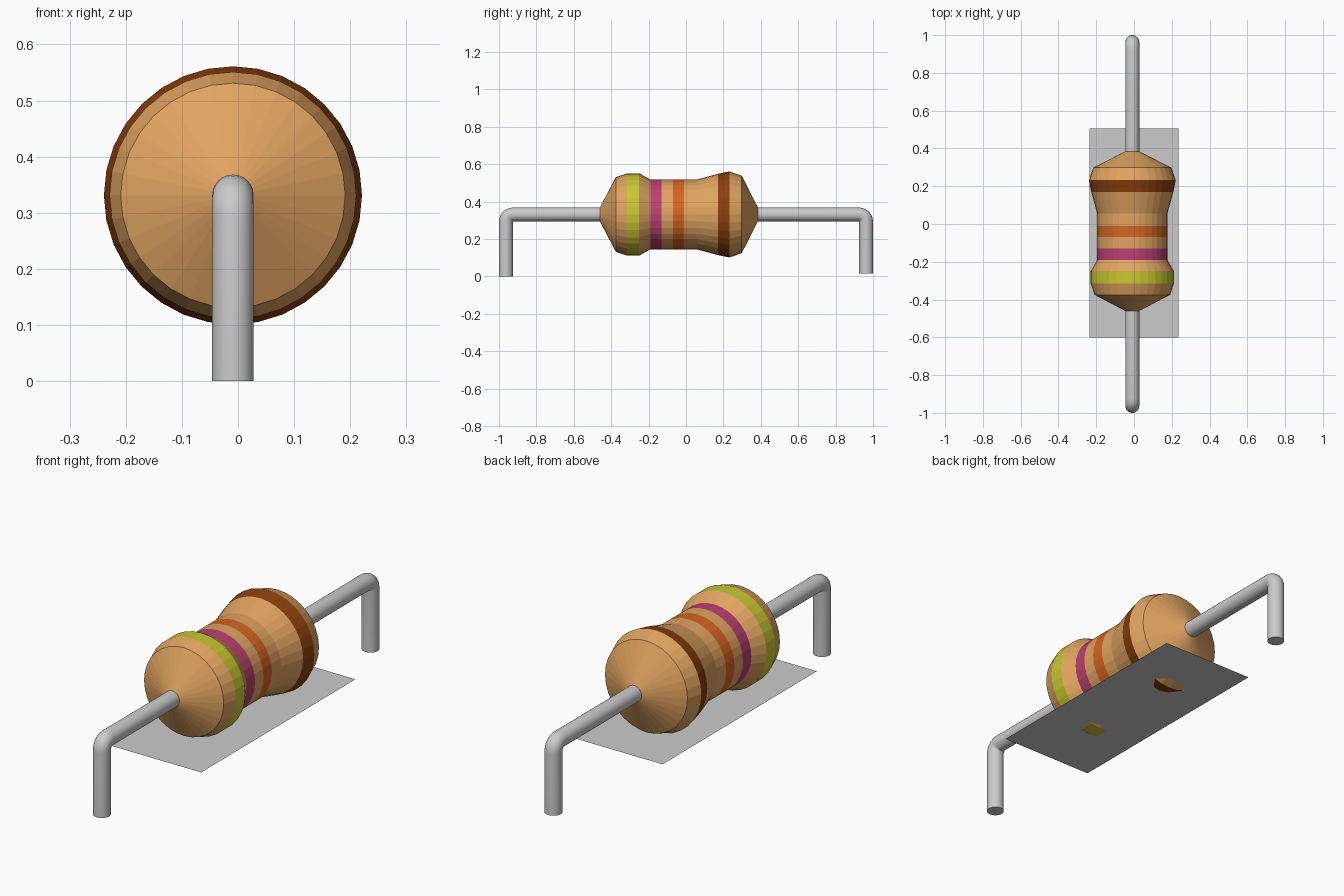
import bpy, bmesh
from math import sin, cos, pi
from mathutils import Vector

if "Cube" in bpy.data.objects:
    bpy.data.objects.remove(bpy.data.objects["Cube"])

CX, CZ = -0.009, 0.331      # axis of the resistor body
WIRE = 0.037                # wire radius


def material(name, rgb):
    m = bpy.data.materials.new(name)
    m.diffuse_color = (*rgb, 1)
    m.use_nodes = True
    m.node_tree.nodes["Principled BSDF"].inputs["Base Color"].default_value = m.diffuse_color
    return m


def ring(center, radius, sides, angle=0.0):
    """Circle facing along y, tipped about the x axis by angle."""
    u, v = Vector((1, 0, 0)), Vector((0, sin(angle), cos(angle)))
    return [Vector(center) + radius * (u * cos(2 * pi * i / sides) + v * sin(2 * pi * i / sides))
            for i in range(sides)]


def loft(name, rings, mats=(), band_mats=None):
    """Skin a list of rings, cap both ends, colour each span."""
    bm = bmesh.new()
    loops = [[bm.verts.new(p) for p in r] for r in rings]
    n = len(loops[0])
    for k, (a, b) in enumerate(zip(loops, loops[1:])):
        for i in range(n):
            f = bm.faces.new((a[i], a[(i + 1) % n], b[(i + 1) % n], b[i]))
            f.material_index = band_mats[k] if band_mats else 0
    bm.faces.new(loops[0])
    bm.faces.new(loops[-1])
    bmesh.ops.recalc_face_normals(bm, faces=bm.faces)
    me = bpy.data.meshes.new(name)
    bm.to_mesh(me)
    bm.free()
    for m in mats:
        me.materials.append(m)
    ob = bpy.data.objects.new(name, me)
    bpy.context.collection.objects.link(ob)
    return ob


# Body: turned profile (y, radius, colour of the span that follows)
mats = [material("tan", (0.75, 0.37, 0.12)), material("yellow", (0.58, 0.58, 0.03)),
        material("magenta", (0.50, 0.05, 0.17)), material("orange", (0.66, 0.13, 0.015)),
        material("brown", (0.25, 0.05, 0.004))]
profile = [(-0.46, 0.038, 0), (-0.375, 0.20, 0), (-0.315, 0.22, 1), (-0.25, 0.22, 0),
           (-0.19, 0.186, 2), (-0.13, 0.186, 3 - 3), (-0.07, 0.186, 3), (-0.01, 0.186, 0),
           (0.055, 0.186, 0), (0.17, 0.217, 4), (0.232, 0.23, 0), (0.298, 0.207, 0),
           (0.384, 0.038, 0)]
loft("resistor_body", [ring((CX, y, CZ), r, 32) for y, r, _ in profile],
     mats, [c for _, _, c in profile[:-1]])


# Bent wire leads
def lead(name, side, start, foot):
    bend = 0.038
    leg = 1 - WIRE
    rings = [ring((CX, side * start, CZ), WIRE, 24)]
    for k in range(7):
        a = pi / 2 * k / 6
        c = (CX, side * (leg - bend + bend * sin(a)), CZ - bend + bend * cos(a))
        rings.append(ring(c, WIRE, 24, side * a))
    rings.append(ring((CX, side * leg, foot), WIRE, 24, side * pi / 2))
    ob = loft(name, rings)
    bpy.ops.object.select_all(action='DESELECT')
    bpy.context.view_layer.objects.active = ob
    ob.select_set(True)
    bpy.ops.object.shade_smooth_by_angle()


lead("front_lead", -1, 0.455, 0.0)
lead("back_lead", 1, 0.38, 0.015)

# Thin flat sheet under the body
bpy.ops.mesh.primitive_plane_add(size=1, location=(0, -0.048, 0.117))
sheet = bpy.context.object
sheet.name = "base_sheet"
sheet.scale = (0.472, 1.106, 1)
